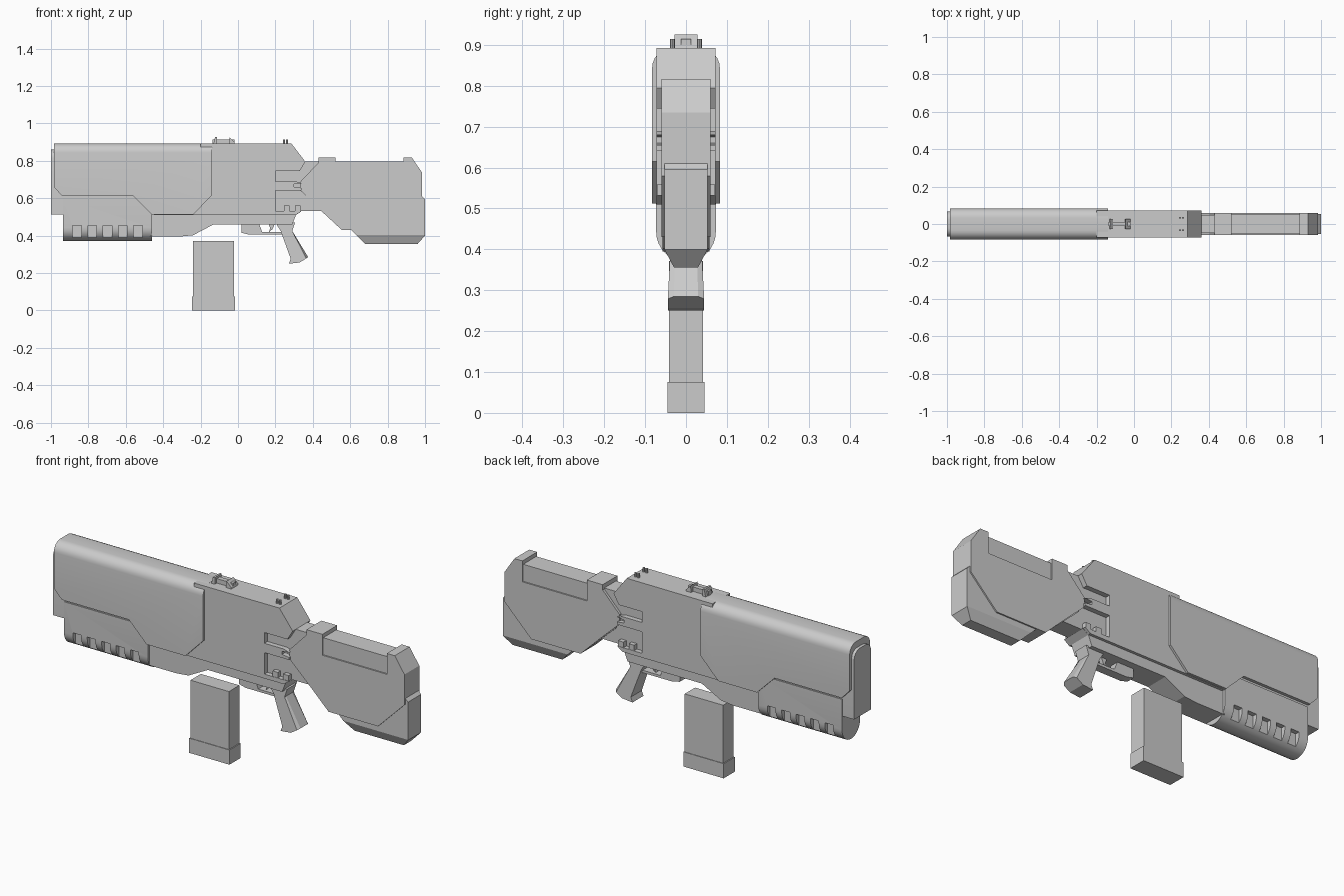
import bpy, bmesh, math
from mathutils import Vector

if "Cube" in bpy.data.objects:
    bpy.data.objects.remove(bpy.data.objects["Cube"])


def make_object(name, bm, smooth=False):
    bmesh.ops.recalc_face_normals(bm, faces=bm.faces)
    me = bpy.data.meshes.new(name)
    bm.to_mesh(me)
    bm.free()
    ob = bpy.data.objects.new(name, me)
    bpy.context.collection.objects.link(ob)
    if smooth:
        bpy.ops.object.select_all(action='DESELECT')
        ob.select_set(True)
        bpy.context.view_layer.objects.active = ob
        bpy.ops.object.shade_smooth_by_angle(angle=math.radians(30))
    return ob


def prism_mesh(points, y0, y1):
    """Side profile (x, z) extruded across y."""
    bm = bmesh.new()
    face = bm.faces.new([bm.verts.new((x, y0, z)) for x, z in points])
    geo = bmesh.ops.extrude_face_region(bm, geom=[face])
    moved = [v for v in geo["geom"] if isinstance(v, bmesh.types.BMVert)]
    bmesh.ops.translate(bm, vec=(0, y1 - y0, 0), verts=moved)
    return bm


def prism(name, points, half, round_top=0.0):
    bm = prism_mesh(points, -half, half)
    if round_top:
        top = max(z for _, z in points) - 1e-4
        edges = [e for e in bm.edges if all(v.co.z > top for v in e.verts)
                 and abs(e.verts[0].co.y - e.verts[1].co.y) < 1e-4]
        bmesh.ops.bevel(bm, geom=edges, offset=round_top, segments=6,
                        profile=0.5, affect='EDGES')
    return make_object(name, bm, smooth=round_top > 0)


def box(name, x0, x1, half, z0, z1):
    return prism(name, [(x0, z0), (x1, z0), (x1, z1), (x0, z1)], half)


# Barrel housing and its rounded outer shroud
prism("barrel_housing", [(-1, 0.512), (-0.2, 0.512), (-0.2, 0.86), (-1, 0.86)], 0.068, 0.045)
prism("barrel_shroud", [(-0.985, 0.893), (-0.14, 0.893), (-0.14, 0.615), (-0.24, 0.512),
                        (-0.46, 0.512), (-0.56, 0.612), (-0.94, 0.612), (-0.985, 0.66)],
      0.083, 0.05)

# Handguard: rounded section swept along x, with vent notches
bm = bmesh.new()
section = [(0.073, 0.6)]
section += [(0.073 * math.cos(a), 0.443 - 0.073 * math.sin(a))
            for a in [math.pi * i / 16 for i in range(17)]]
section += [(-0.073, 0.6)]
face = bm.faces.new([bm.verts.new((-0.935, y, z)) for y, z in section])
geo = bmesh.ops.extrude_face_region(bm, geom=[face])
bmesh.ops.translate(bm, vec=(0.475, 0, 0),
                    verts=[v for v in geo["geom"] if isinstance(v, bmesh.types.BMVert)])
handguard = make_object("handguard", bm)

cut = bmesh.new()
for i in range(5):
    for side in (-1, 1):
        made = bmesh.ops.create_cube(cut, size=1)
        bmesh.ops.scale(cut, vec=(0.047, 0.06, 0.07), verts=made["verts"])
        bmesh.ops.translate(cut, vec=(-0.861 + i * 0.0815, side * 0.08, 0.419),
                            verts=made["verts"])
cutter = make_object("vent_cutter", cut)
cutter.hide_render = True
cutter.hide_set(True)
mod = handguard.modifiers.new("vents", 'BOOLEAN')
mod.operation, mod.object, mod.solver = 'DIFFERENCE', cutter, 'EXACT'
bpy.ops.object.select_all(action='DESELECT')
bpy.context.view_layer.objects.active = handguard
handguard.select_set(True)
bpy.ops.object.modifier_apply(modifier="vents")
bpy.data.objects.remove(cutter)
bpy.ops.object.shade_smooth_by_angle(angle=math.radians(30))

# Receiver with two open side slots, and the inner core seen through them
prism("receiver", [(-0.45, 0.51), (0.31, 0.51), (0.34, 0.532), (0.2, 0.532), (0.2, 0.642),
                   (0.34, 0.642), (0.34, 0.655), (0.30, 0.66), (0.30, 0.675), (0.34, 0.68),
                   (0.31, 0.69), (0.2, 0.69), (0.2, 0.745), (0.33, 0.745), (0.36, 0.795),
                   (0.285, 0.893), (-0.2, 0.892), (-0.2, 0.85), (-0.45, 0.85)], 0.072)
prism("receiver_core", [(0.15, 0.53), (0.45, 0.532), (0.45, 0.795), (0.15, 0.795)], 0.047)
for i, x in enumerate((0.245, 0.305)):
    box(f"slot_tooth_{i + 1}", x, x + 0.03, 0.07, 0.53, 0.56)

# Lower frame with magazine well
prism("lower_frame", [(-0.47, 0.395), (-0.31, 0.395), (-0.24, 0.402), (-0.13, 0.46),
                      (0.29, 0.46), (0.31, 0.51), (0.34, 0.53), (-0.47, 0.53)], 0.058)

# Detached magazine with base plate
box("magazine", -0.24, -0.022, 0.042, 0.07, 0.372)
box("magazine_base", -0.245, -0.017, 0.045, 0, 0.075)

# Trigger group
prism("trigger_guard", [(0.02, 0.47), (0.02, 0.415), (0.06, 0.405), (0.24, 0.405),
                        (0.24, 0.418), (0.13, 0.418), (0.11, 0.47)], 0.022)
prism("trigger", [(0.16, 0.47), (0.20, 0.47), (0.185, 0.435), (0.165, 0.418),
                  (0.172, 0.44)], 0.01)

# Pistol grip with bevelled edges and flared foot
bm = prism_mesh([(0.20, 0.47), (0.228, 0.425), (0.282, 0.275), (0.272, 0.25), (0.33, 0.256),
                 (0.375, 0.285), (0.29, 0.425), (0.305, 0.47)], -0.037, 0.037)
long_edges = [e for e in bm.edges if abs(e.verts[0].co.y - e.verts[1].co.y) < 1e-4
              and abs(e.verts[0].co.z - e.verts[1].co.z) > 0.1]
bmesh.ops.bevel(bm, geom=long_edges, offset=0.012, segments=1, affect='EDGES')
for v in bm.verts:
    if v.co.z < 0.3:
        v.co.y *= 1.2
make_object("pistol_grip", bm)

# Stock body with chamfered underside
bm = prism_mesh([(0.36, 0.69), (0.43, 0.78), (0.52, 0.797), (0.9, 0.797), (0.98, 0.735),
                 (0.985, 0.61), (1.0, 0.595), (1.0, 0.4), (0.96, 0.355), (0.68, 0.355),
                 (0.605, 0.43), (0.555, 0.43), (0.36, 0.61)], -0.053, 0.053)
bmesh.ops.bisect_plane(bm, geom=bm.verts[:] + bm.edges[:] + bm.faces[:],
                       plane_co=Vector((0, 0, 0.402)), plane_no=Vector((0, 0, 1)))
for v in bm.verts:
    if v.co.z < 0.36:
        v.co.y *= 0.55
make_object("stock_body", bm)

# Raised stock shell around the recessed cheek rest
prism("stock_shell", [(0.335, 0.69), (0.43, 0.79), (0.43, 0.817), (0.52, 0.817), (0.52, 0.71),
                      (0.885, 0.71), (0.885, 0.817), (0.93, 0.817), (0.985, 0.735),
                      (0.985, 0.58), (0.835, 0.43), (0.555, 0.43), (0.45, 0.532),
                      (0.335, 0.64)], 0.06)

# Sights and pins on top
box("sight_base", -0.135, -0.02, 0.012, 0.88, 0.915)
prism("sight_front_post", [(-0.135, 0.88), (-0.112, 0.88), (-0.112, 0.926), (-0.122, 0.926)], 0.028)
prism("sight_rear_block", [(-0.05, 0.88), (-0.015, 0.88), (-0.02, 0.9), (-0.045, 0.926)], 0.028)
for side, label in ((-1, "right"), (1, "left")):
    for x in (0.246, 0.262):
        bpy.ops.mesh.primitive_cylinder_add(vertices=8, radius=0.006, depth=0.03,
                                            location=(x, side * 0.033, 0.899))
        bpy.context.object.name = f"top_pin_{label}"
